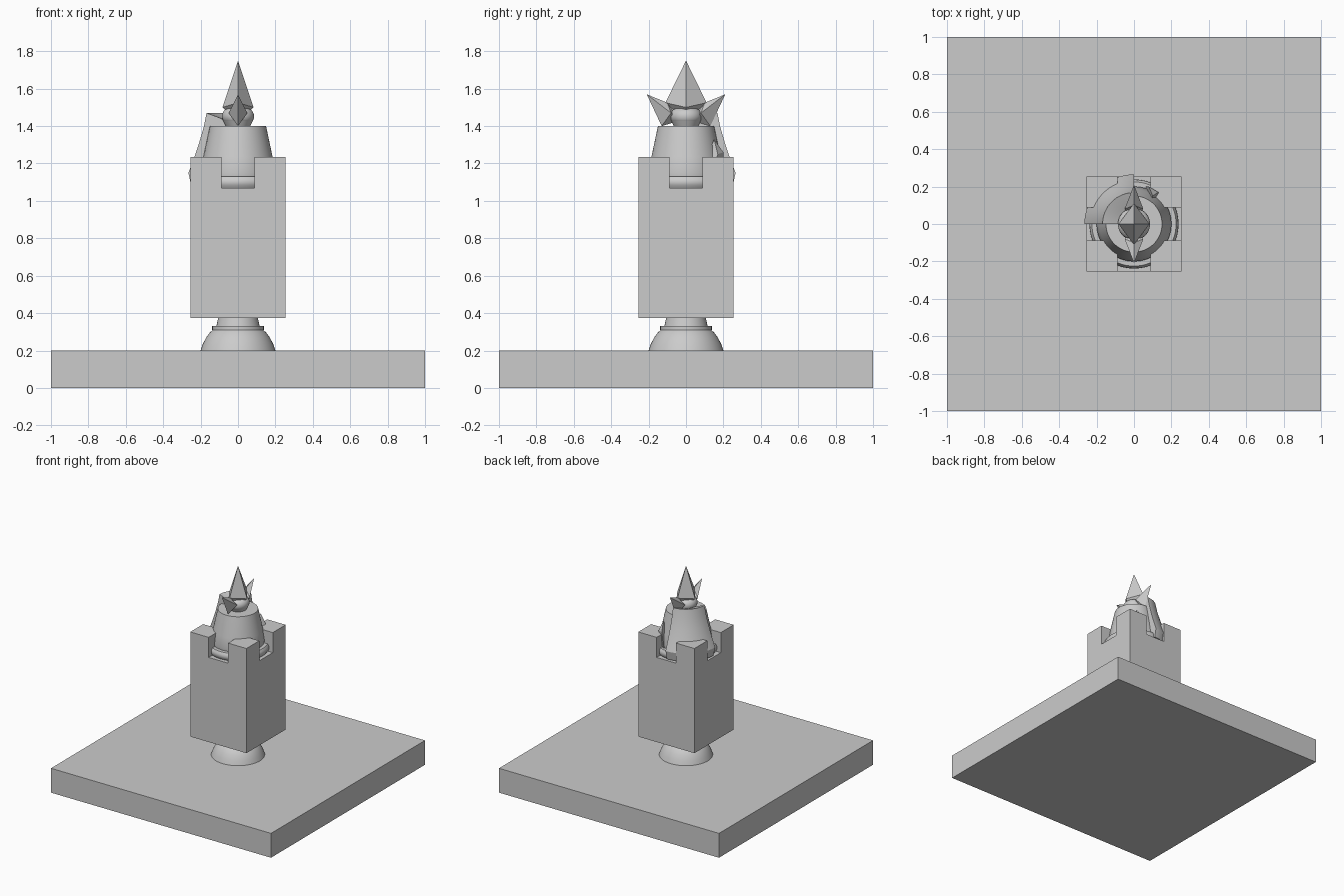
import bpy, bmesh
from math import radians, cos, sin, pi

if "Cube" in bpy.data.objects:
    bpy.data.objects.remove(bpy.data.objects["Cube"])


def finish(name, bm, smooth=False):
    bmesh.ops.recalc_face_normals(bm, faces=bm.faces)
    me = bpy.data.meshes.new(name)
    bm.to_mesh(me)
    bm.free()
    ob = bpy.data.objects.new(name, me)
    bpy.context.collection.objects.link(ob)
    if smooth:
        bpy.ops.object.select_all(action='DESELECT')
        bpy.context.view_layer.objects.active = ob
        ob.select_set(True)
        bpy.ops.object.shade_smooth_by_angle(angle=radians(30))
    return ob


def box(bm, x0, x1, y0, y1, z0, z1):
    vs = bmesh.ops.create_cube(bm, size=1)['verts']
    for v in vs:
        v.co = ((x0 + x1) / 2 + v.co.x * (x1 - x0),
                (y0 + y1) / 2 + v.co.y * (y1 - y0),
                (z0 + z1) / 2 + v.co.z * (z1 - z0))


def lathe(name, profile, start=0, sweep=360, steps=64):
    """Revolve a closed (radius, z) outline; partial sweeps get end caps."""
    bm = bmesh.new()
    full = sweep == 360
    rings = []
    for i in range(steps if full else steps + 1):
        a = radians(start + sweep * i / steps)
        rings.append([bm.verts.new((r * cos(a), r * sin(a), z)) for r, z in profile])
    n = len(profile)
    for i in range(steps):
        a, b = rings[i], rings[(i + 1) % len(rings)]
        for j in range(n):
            k = (j + 1) % n
            bm.faces.new((a[j], a[k], b[k], b[j]))
    if not full:
        bm.faces.new(rings[0])
        bm.faces.new(rings[-1])
    bmesh.ops.remove_doubles(bm, verts=bm.verts, dist=1e-5)
    return finish(name, bm, True)


def hull(name, points):
    bm = bmesh.new()
    for p in points:
        bm.verts.new(p)
    bmesh.ops.convex_hull(bm, input=bm.verts)
    return finish(name, bm)


# Square base plate
bm = bmesh.new()
box(bm, -1, 1, -1, 1, 0, 0.2)
finish("base_plate", bm)

# Domed foot with a collar and neck
lathe("foot", [(0, 0.2), (0.2, 0.2), (0.188, 0.235), (0.17, 0.27), (0.15, 0.297),
               (0.135, 0.31), (0.138, 0.31), (0.138, 0.332), (0.115, 0.332),
               (0.105, 0.38), (0, 0.38)])

# Square tower with notches through each side, leaving corner merlons
W, N = 0.255, 0.088
tower_cuts = (-W, -N, N, W)
bm = bmesh.new()
grid = {}
box(bm, -W, W, -W, W, 0.375, 1.07)
top = [f for f in bm.faces if f.calc_center_median().z > 1.06][0]
bmesh.ops.delete(bm, geom=[top], context='FACES_ONLY')
for i in range(3):
    for j in range(3):
        x0, x1, y0, y1 = tower_cuts[i], tower_cuts[i + 1], tower_cuts[j], tower_cuts[j + 1]
        if i != 1 and j != 1:
            box(bm, x0, x1, y0, y1, 1.07, 1.235)
            low = [f for f in bm.faces if abs(f.calc_center_median().z - 1.07) < 1e-4
                   and abs(f.normal.z) > 0.9
                   and x0 < f.calc_center_median().x < x1
                   and y0 < f.calc_center_median().y < y1]
            bmesh.ops.delete(bm, geom=low, context='FACES_ONLY')
        else:
            bm.faces.new([bm.verts.new((x, y, 1.07)) for x, y in
                          ((x0, y0), (x1, y0), (x1, y1), (x0, y1))])
bmesh.ops.remove_doubles(bm, verts=bm.verts, dist=1e-5)
finish("tower", bm)

# Rounded collar and tapered cone standing inside the tower
lathe("collar", [(0, 1.07), (0.225, 1.07), (0.235, 1.085), (0.238, 1.1),
                 (0.235, 1.115), (0.225, 1.13), (0, 1.13)])
lathe("cone", [(0, 1.12), (0.195, 1.12), (0.2, 1.15), (0.185, 1.235),
               (0.15, 1.4), (0, 1.4)])

# Quarter shell at the back left, with a dished flared top
lathe("quarter_shell", [(0, 1.08), (0.25, 1.08), (0.265, 1.15), (0.235, 1.23),
                        (0.205, 1.32), (0.182, 1.4), (0.168, 1.47),
                        (0.1, 1.445), (0.03, 1.41), (0, 1.405)],
      start=90, sweep=90, steps=24)

# Small pointed chip at the back right
hull("back_chip", [(0.06, 0.2, 1.1), (0.14, 0.13, 1.1), (0.13, 0.17, 1.25),
                   (0.08, 0.2, 1.26), (0.1, 0.15, 1.33), (0.09, 0.12, 1.25)])

# Dimpled knob under the spikes
knob = [(0.045 + 0.041 * cos(2 * pi * i / 20), 1.452 + 0.044 * sin(2 * pi * i / 20))
        for i in range(20)]
lathe("knob", knob, steps=48)
lathe("knob_core", [(0, 1.39), (0.06, 1.39), (0.08, 1.43), (0, 1.46)], steps=48)

# Tall central spike and two leaning side spikes
hull("central_spike", [(0, 0, 1.75), (0.083, 0, 1.5), (-0.083, 0, 1.5),
                       (0, 0.11, 1.525), (0, -0.11, 1.525), (0, 0, 1.42)])
for s, side in ((-1, "front"), (1, "back")):
    hull(side + "_spike", [(0, s * 0.21, 1.57), (0.05, s * 0.08, 1.47),
                           (-0.05, s * 0.08, 1.47), (0, s * 0.1, 1.525),
                           (0, s * 0.13, 1.4), (0, s * 0.03, 1.43)])
